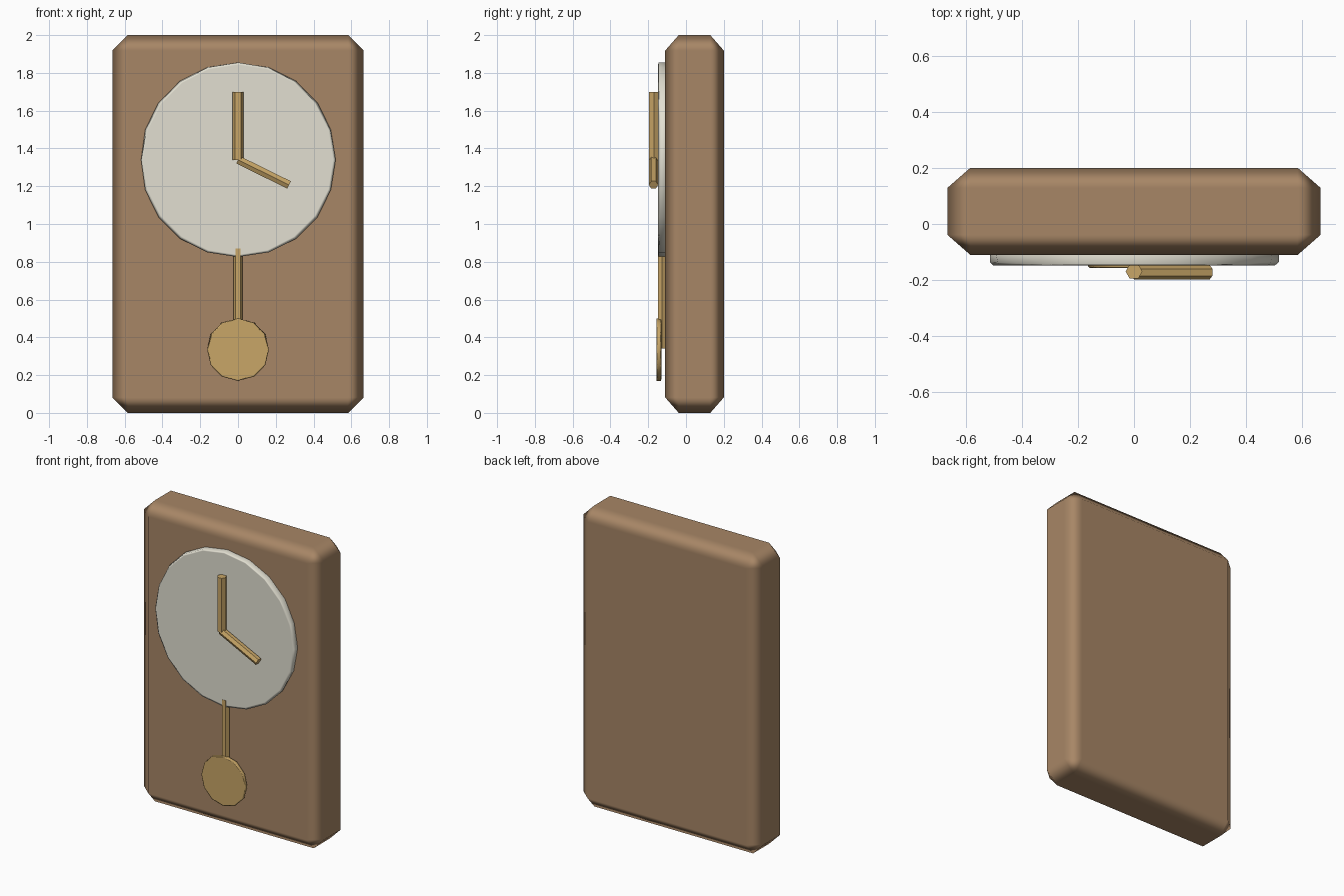
import bpy
import bmesh
from math import radians
from mathutils import Vector, Matrix

old = bpy.data.objects.get("Cube")
if old:
    bpy.data.objects.remove(old, do_unlink=True)


def make_material(name, color):
    mat = bpy.data.materials.new(name)
    mat.use_nodes = True
    mat.diffuse_color = (*color, 1)
    mat.node_tree.nodes["Principled BSDF"].inputs["Base Color"].default_value = (*color, 1)
    return mat


wood = make_material("brown wood", (0.39, 0.24, 0.133))
cream = make_material("cream", (0.76, 0.74, 0.64))
brass = make_material("brass", (0.58, 0.38, 0.135))


def finish(name, bm, mat, bevel=0, smooth=True):
    """Turn a bmesh into an object, with chamfered edges if asked."""
    if bevel:
        bmesh.ops.bevel(bm, geom=[e for e in bm.edges if e.calc_face_angle() > radians(50)],
                        offset=bevel, segments=1, affect='EDGES', profile=0.5)
    mesh = bpy.data.meshes.new(name)
    bm.to_mesh(mesh)
    bm.free()
    mesh.materials.append(mat)
    obj = bpy.data.objects.new(name, mesh)
    bpy.context.collection.objects.link(obj)
    if smooth:
        mesh.shade_smooth()
        mod = obj.modifiers.new("Weighted normals", 'WEIGHTED_NORMAL')
        mod.weight = 100
    return obj


def rod(name, start, end, radius, sides, mat, turn=0, bevel=0, smooth=False):
    """Prism from start to end; turn spins it about its own axis."""
    start, end = Vector(start), Vector(end)
    axis = end - start
    # Keep one cross-section direction along y unless the rod itself runs along y
    side = Vector((0, 0, 1)) if abs(axis.y) > abs(axis.z) else Vector((0, 1, 0))
    z = axis.normalized()
    x = side.cross(z)
    frame = Matrix((x, side, z)).transposed().to_4x4()
    bm = bmesh.new()
    # The cone's first vertex lies on local y
    bmesh.ops.create_cone(bm, cap_ends=True, segments=sides, radius1=radius,
                          radius2=radius, depth=axis.length)
    bm.transform(Matrix.Translation((start + end) / 2) @ frame
                 @ Matrix.Rotation(radians(turn), 4, 'Z'))
    return finish(name, bm, mat, bevel, smooth)


# Case: a chamfered slab, slightly squeezed in depth
bm = bmesh.new()
bmesh.ops.create_cube(bm, size=1)
bm.transform(Matrix.Diagonal((1.33, 0.355, 2, 1)))
case = finish("case", bm, wood, bevel=0.082)
case.data.transform(Matrix.Translation((0, 0.045, 1)) @ Matrix.Diagonal((1, 0.875, 1, 1)))

# Dial
rod("dial", (0, -0.10, 1.34), (0, -0.147, 1.34), 0.515, 20, cream, bevel=0.012, smooth=True)

# Hands
rod("minute_hand", (0, -0.169, 1.34), (0, -0.169, 1.70), 0.03, 6, brass, turn=30)
rod("hour_hand", (0, -0.172, 1.34), (0.27, -0.172, 1.207), 0.025, 6, brass)

# Pendulum
rod("pendulum_rod", (0, -0.127, 0.34), (0, -0.127, 0.87), 0.025, 6, brass, turn=30)
rod("pendulum_bob", (0, -0.131, 0.335), (0, -0.156, 0.335), 0.165, 12, brass,
    bevel=0.006, smooth=True)
